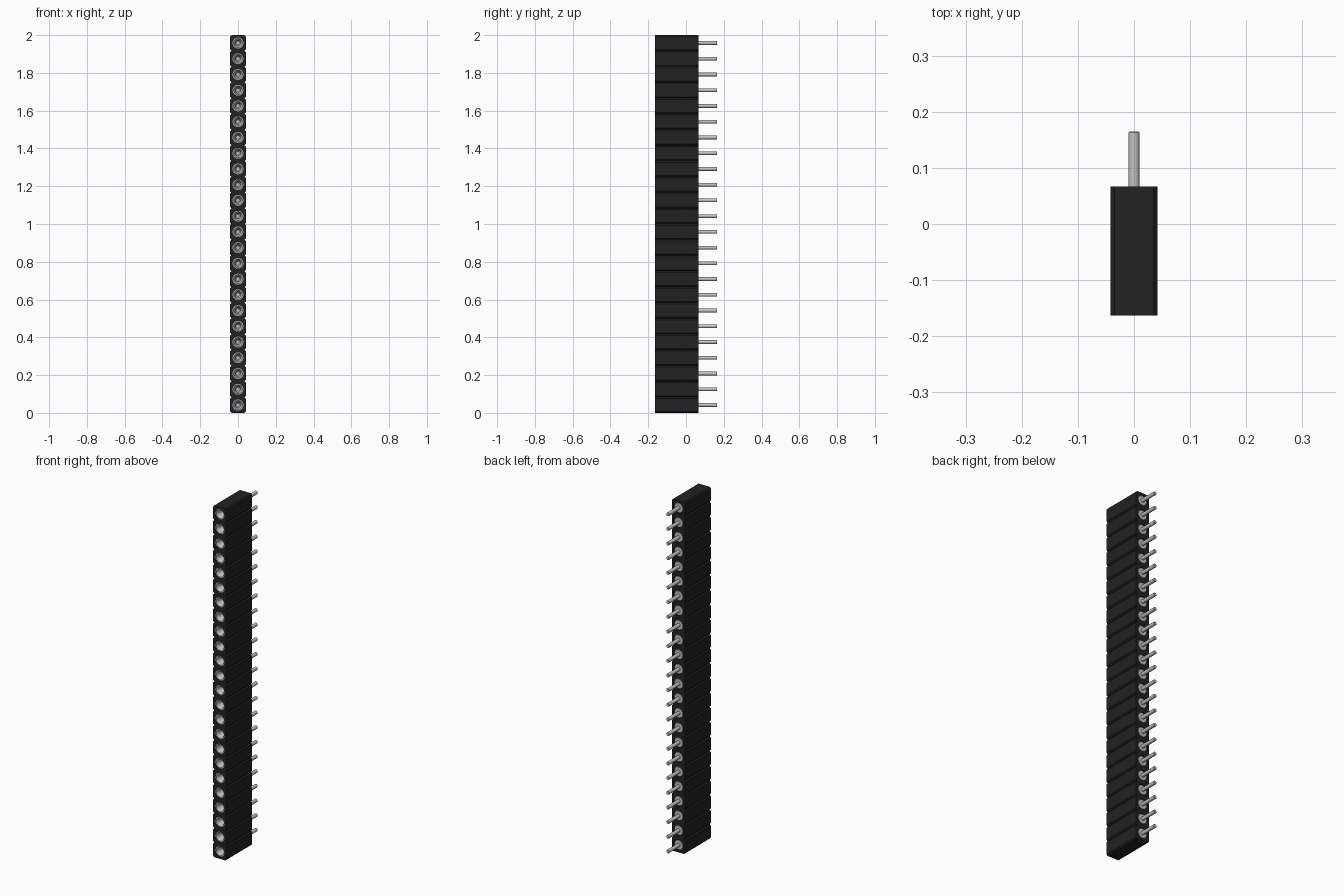
import bpy, bmesh, math

cube = bpy.data.objects.get("Cube")
if cube:
    bpy.data.objects.remove(cube, do_unlink=True)

COUNT = 24
PITCH = 2 / COUNT
HALF = PITCH / 2
CUT = HALF - 0.007            # where the corner chamfer starts
FRONT, BACK, TIP = -0.163, 0.067, 0.165
HOLE = 0.029
SIDES = 16


def material(name, c):
    m = bpy.data.materials.new(name)
    m.diffuse_color = (c, c, c, 1)
    m.use_nodes = True
    bsdf = m.node_tree.nodes["Principled BSDF"]
    bsdf.inputs["Base Color"].default_value = (c, c, c, 1)
    bsdf.inputs["Roughness"].default_value = 0.5
    return m


def add_object(name, bm, mat):
    bmesh.ops.recalc_face_normals(bm, faces=bm.faces)
    mesh = bpy.data.meshes.new(name)
    bm.to_mesh(mesh)
    bm.free()
    mesh.materials.append(mat)
    obj = bpy.data.objects.new(name, mesh)
    bpy.context.collection.objects.link(obj)
    return obj


def circle(r):
    """Points around a circle, lined up with the points of the outline."""
    step = math.tau / SIDES
    return [(r * math.cos((k - 1.5) * step), r * math.sin((k - 1.5) * step))
            for k in range(SIDES)]


def outline():
    """Chamfered square with four points on each long side."""
    pts = []
    for turn in range(4):
        c, s = round(math.cos(turn * math.pi / 2)), round(math.sin(turn * math.pi / 2))
        for f in (-1, -1 / 3, 1 / 3, 1):
            x, z = HALF, CUT * f
            pts.append((x * c - z * s, x * s + z * c))
    return pts


def loft(bm, loops, z, closed=False, skip=None):
    """Skin a list of (points, y) loops; closed joins the last to the first."""
    rings = [[bm.verts.new((x, y, z + h)) for x, h in pts] for pts, y in loops]
    pairs = list(zip(rings, rings[1:]))
    if closed:
        pairs.append((rings[-1], rings[0]))
    for a, b in pairs:
        for k in range(SIDES):
            n = (k + 1) % SIDES
            quad = (a[k], a[n], b[n], b[k])
            if not (skip and skip(quad)):
                bm.faces.new(quad)
    return rings


black = material("black plastic", 0.016)
silver = material("silver metal", 0.55)


# Housing: a stack of chamfered cells, each with a round bore
def inner_wall(quad):
    z = quad[0].co.z
    return 0.01 < z < 1.99 and all(
        abs(v.co.z - z) < 1e-5 for v in quad) and abs(
        z / PITCH - round(z / PITCH)) < 1e-3


bm = bmesh.new()
for i in range(COUNT):
    loft(bm, [(outline(), FRONT), (outline(), BACK),
              (circle(HOLE), BACK), (circle(HOLE), FRONT)],
         (i + 0.5) * PITCH, closed=True, skip=inner_wall)
bmesh.ops.remove_doubles(bm, verts=bm.verts, dist=1e-5)
add_object("housing", bm, black)

# Contacts: funnel socket in front, collar and round pin behind
PROFILE = [(0.010, -0.06), (0.014, -0.065), (0.014, -0.135), (0.024, FRONT + 0.002),
           (HOLE, FRONT + 0.002), (HOLE, BACK - 0.004), (0.026, BACK - 0.001),
           (0.010, BACK - 0.001), (0.010, TIP - 0.002), (0.008, TIP)]
bm = bmesh.new()
for i in range(COUNT):
    rings = loft(bm, [(circle(r), y) for r, y in PROFILE], (i + 0.5) * PITCH)
    bm.faces.new(rings[0])
    bm.faces.new(rings[-1])
contacts = add_object("contact_pins", bm, silver)

bpy.ops.object.select_all(action='DESELECT')
contacts.select_set(True)
bpy.context.view_layer.objects.active = contacts
bpy.ops.object.shade_smooth_by_angle(angle=math.radians(35))
